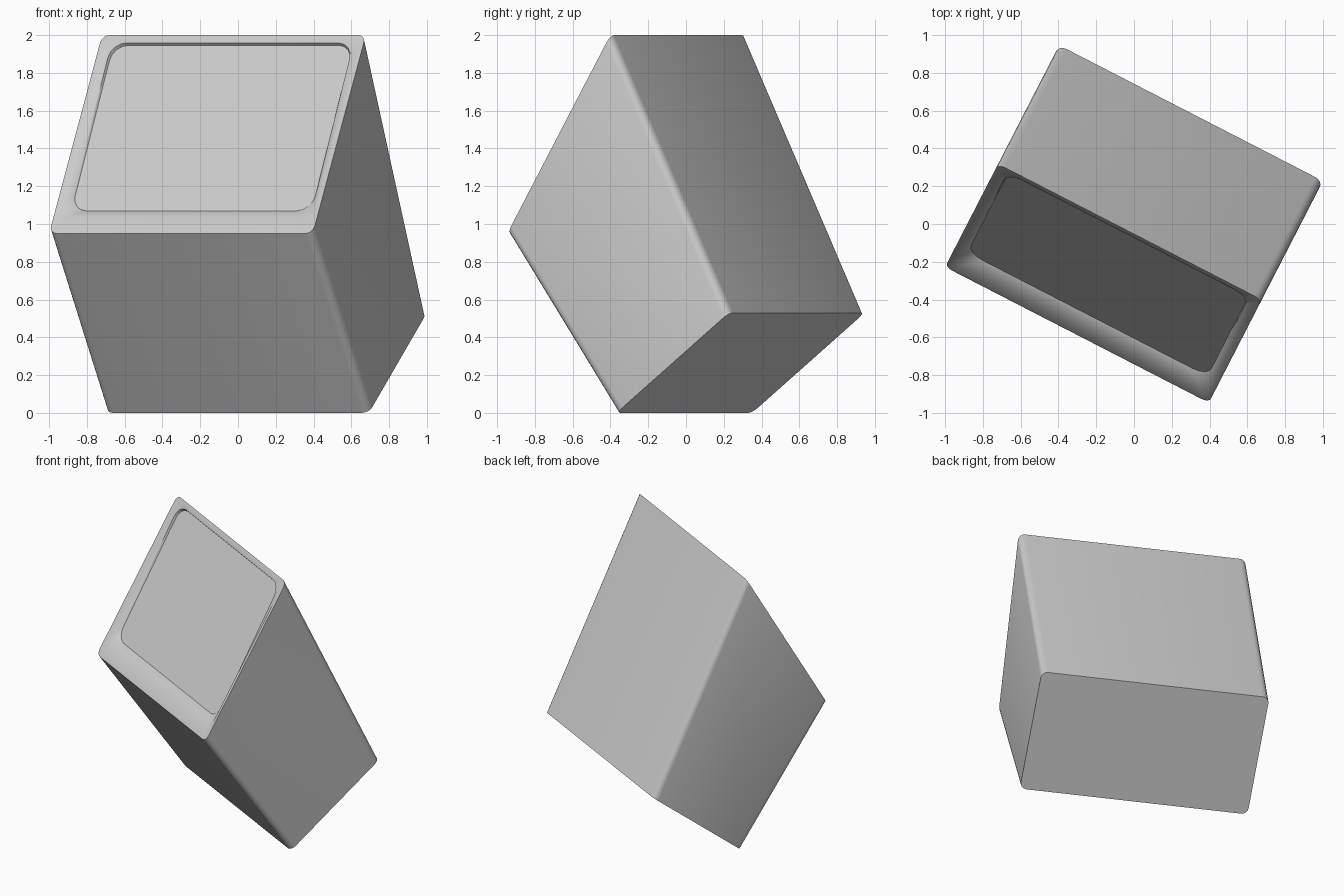
import bpy, bmesh, math
from mathutils import Vector, Matrix

if "Cube" in bpy.data.objects:
    bpy.data.objects.remove(bpy.data.objects["Cube"])

# Side profile corners as (depth, height); the case is tilted and turned
FT, FB = Vector((-0.047, 2.0)), Vector((-0.66, 0.95))    # front top / bottom
BT, BB = Vector((0.66, 0.53)), Vector((-0.01, 0.0))      # back top / bottom
TURN = Matrix.Rotation(-math.atan2(0.458, 0.89), 4, 'Z')


def ring(top, bot, half, r, t=0.0, b=0.0, sink=(0.0, 0.0), seg=4):
    """Rounded rectangle in the plane through top and bot.
    t, b trim the upper and lower edge; sink pushes those edges inwards."""
    axis = (bot - top).normalized()
    inward = Vector((-axis.y, axis.x))
    u0, u1 = t, (bot - top).length - b
    pts = []
    corners = ((half - r, u1 - r, 0), (-half + r, u1 - r, 90),
               (-half + r, u0 + r, 180), (half - r, u0 + r, 270))
    for cx, cu, start in corners:
        for i in range(seg + 1):
            a = math.radians(start + 90 * i / seg)
            x, u = cx + r * math.cos(a), cu + r * math.sin(a)
            f = (u - u0) / (u1 - u0)
            p = top + axis * u + inward * (sink[0] * (1 - f) + sink[1] * f)
            pts.append(TURN @ Vector((x, p.x, p.y)))
    return pts


def skin(name, rings, cap_start, cap_end):
    bm = bmesh.new()
    loops = [[bm.verts.new(p) for p in r] for r in rings]
    n = len(loops[0])
    for a, b in zip(loops, loops[1:]):
        for i in range(n):
            j = (i + 1) % n
            bm.faces.new((a[i], a[j], b[j], b[i]))
    if cap_start:
        bm.faces.new(loops[0])
    if cap_end:
        bm.faces.new(loops[-1])
    bmesh.ops.recalc_face_normals(bm, faces=bm.faces[:])
    mesh = bpy.data.meshes.new(name)
    bm.to_mesh(mesh)
    bm.free()
    obj = bpy.data.objects.new(name, mesh)
    bpy.context.collection.objects.link(obj)
    bpy.ops.object.select_all(action='DESELECT')
    bpy.context.view_layer.objects.active = obj
    obj.select_set(True)
    bpy.ops.object.shade_smooth_by_angle(angle=math.radians(30))
    return obj


# Case with tapered back, sloping bezel and a shallow screen recess
skin("monitor_case", [
    ring(BT, BB, 0.785, 0.045),
    ring(FT, FB, 0.785, 0.045),
    ring(FT, FB, 0.76, 0.05, 0.022, 0.10),
    ring(FT, FB, 0.72, 0.09, 0.045, 0.16, (0.005, 0.04)),
    ring(FT, FB, 0.715, 0.09, 0.05, 0.165, (0.022, 0.045)),
], True, True)
